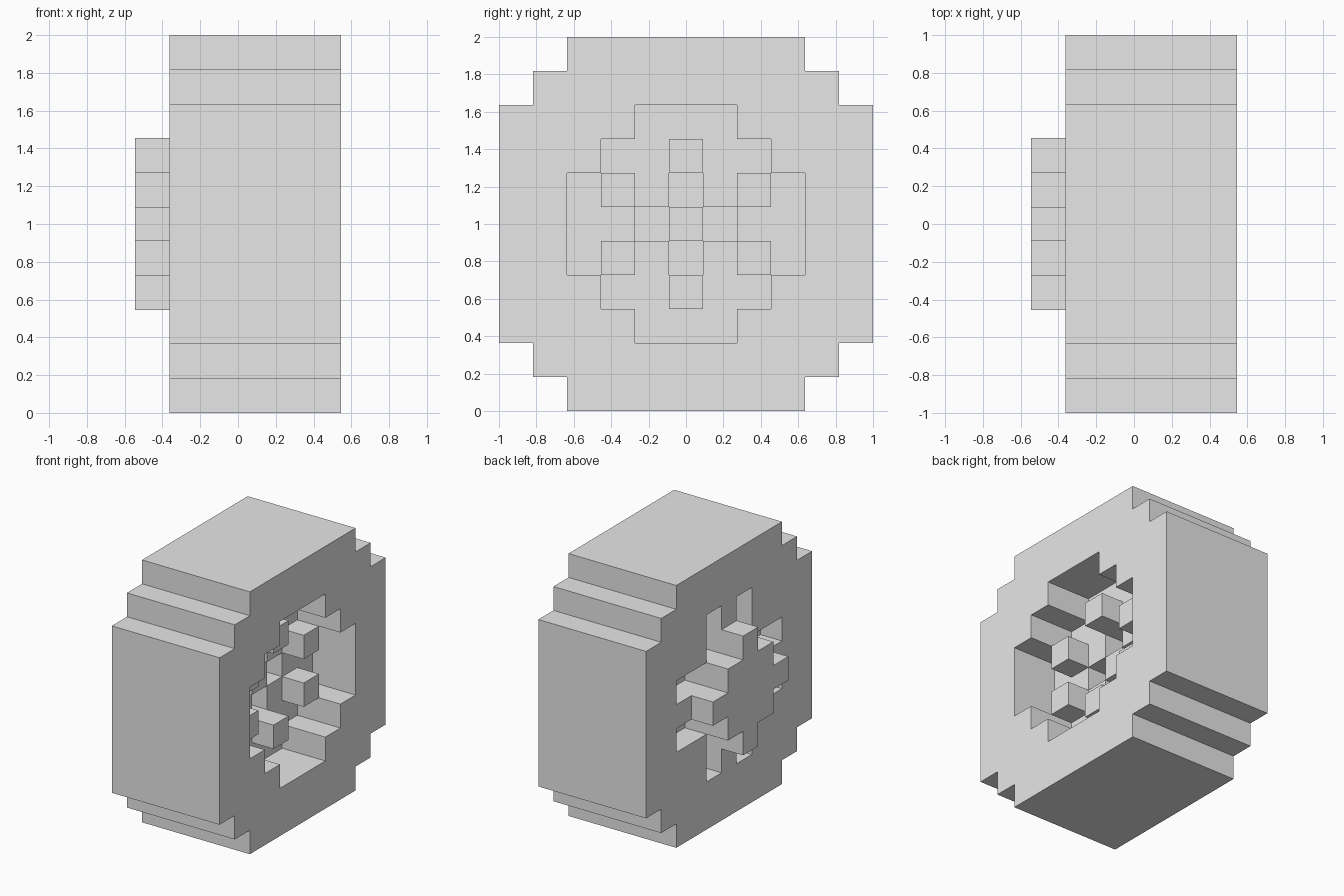
import bpy
import bmesh
from mathutils import Vector

if "Cube" in bpy.data.objects:
    bpy.data.objects.remove(bpy.data.objects["Cube"], do_unlink=True)

U = 2 / 11            # one block
HALF = 5              # blocks from the axle to the rim

grey = bpy.data.materials.new("plain_grey")
grey.use_nodes = True
grey.diffuse_color = (0.8, 0.8, 0.8, 1)
grey.node_tree.nodes["Principled BSDF"].inputs["Base Color"].default_value = grey.diffuse_color


def block_part(name, layers, rule):
    """Closed block shape: rule(layer, a, b) says which blocks are solid."""
    span = range(-HALF, HALF + 1)
    solid = {(i, a, b) for i in layers for a in span for b in span
             if rule(i, abs(a), abs(b))}
    bm = bmesh.new()
    for cell in solid:
        centre = Vector(((cell[0] - 2.5) * U, cell[1] * U, cell[2] * U + 1))
        for axis in range(3):
            for sign in (-1, 1):
                near = list(cell)
                near[axis] += sign
                if tuple(near) in solid:
                    continue
                n, p = Vector(), Vector()
                n[axis] = sign
                p[(axis + 1) % 3] = 1
                q = n.cross(p)
                bm.faces.new([bm.verts.new(centre + (n + p * s + q * t) * U / 2)
                              for s, t in ((-1, -1), (1, -1), (1, 1), (-1, 1))])
    bmesh.ops.remove_doubles(bm, verts=bm.verts, dist=U / 50)
    mesh = bpy.data.meshes.new(name)
    bm.to_mesh(mesh)
    bm.free()
    mesh.materials.append(grey)
    obj = bpy.data.objects.new(name, mesh)
    bpy.context.collection.objects.link(obj)
    return obj


def in_hole(a, b):
    return a + b <= 4 and max(a, b) <= 3


def is_slot(a, b):
    return min(a, b) == 1 and max(a, b) in (2, 3)


# Stepped tyre around the rim opening
block_part("tyre", range(1, 6), lambda i, a, b: a + b <= 8 and not in_hole(a, b))

# Rim disc: slots on the inner side, four pockets round the centre on the outer side
block_part("rim_disc", range(1, 4), lambda i, a, b: in_hole(a, b)
           and not (i == 1 and is_slot(a, b))
           and not (i == 3 and a + b == 1))

# Diamond hub standing out on the inner side
block_part("axle_hub", [0], lambda i, a, b: a + b <= 2)

# Six wheel nuts on the outer side
block_part("wheel_nuts", [4], lambda i, a, b: (a, b) in ((0, 2), (2, 1)))
